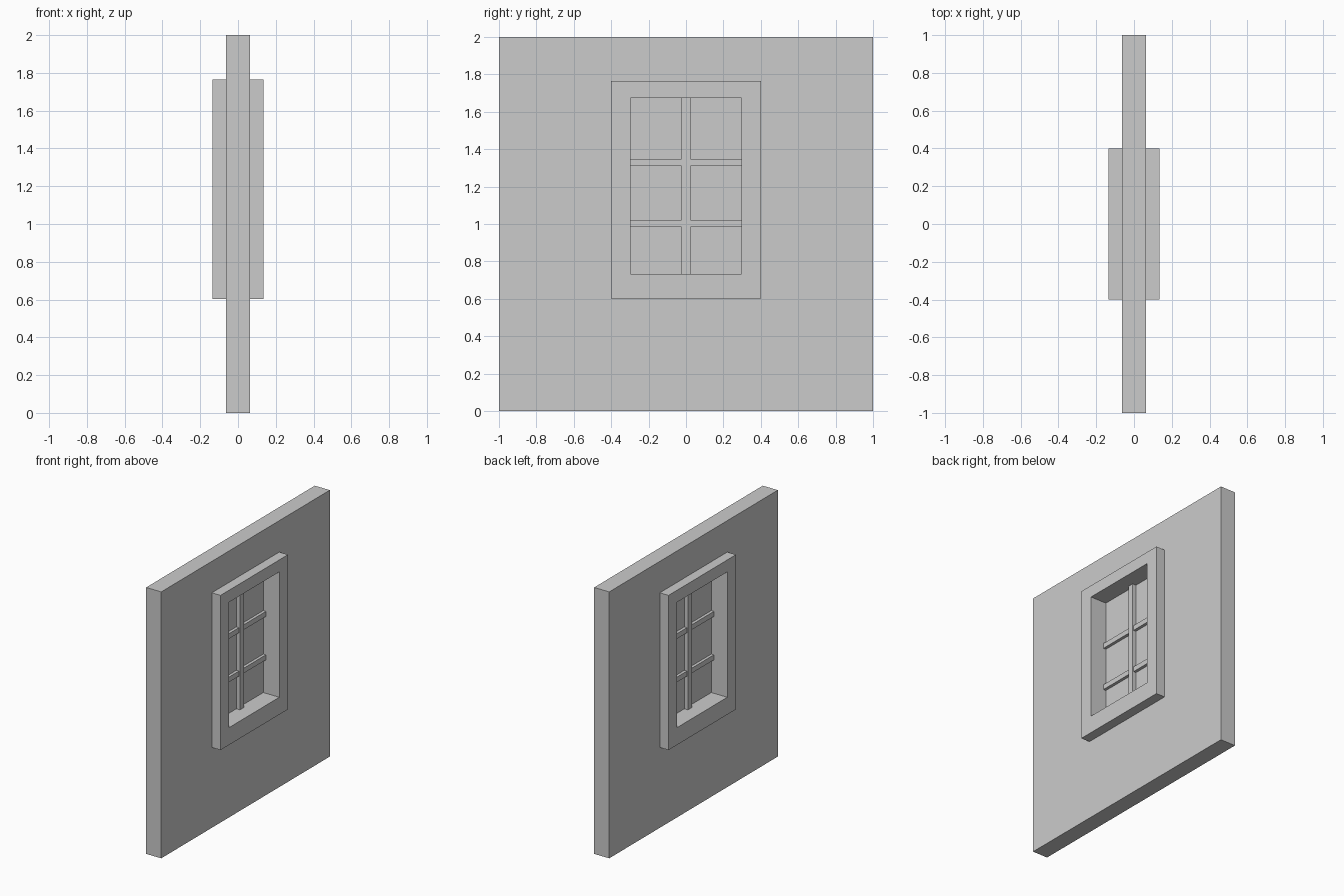
import bpy, bmesh

if "Cube" in bpy.data.objects:
    bpy.data.objects.remove(bpy.data.objects["Cube"])


def finish(name, bm):
    bmesh.ops.recalc_face_normals(bm, faces=bm.faces)
    mesh = bpy.data.meshes.new(name)
    bm.to_mesh(mesh)
    bm.free()
    obj = bpy.data.objects.new(name, mesh)
    bpy.context.collection.objects.link(obj)
    return obj


def box(name, half_x, y0, y1, z0, z1):
    bm = bmesh.new()
    bmesh.ops.create_cube(bm, size=1)
    for v in bm.verts:
        v.co.x *= 2 * half_x
        v.co.y = y0 if v.co.y < 0 else y1
        v.co.z = z0 if v.co.z < 0 else z1
    return finish(name, bm)


def ring(name, half_x, outer, inner):
    """Rectangular slab with a rectangular opening; rects are (y0, y1, z0, z1)."""
    bm = bmesh.new()
    loops = []
    for x, r in ((half_x, outer), (half_x, inner), (-half_x, inner), (-half_x, outer)):
        y0, y1, z0, z1 = r
        loops.append([bm.verts.new((x, y, z))
                      for y, z in ((y0, z0), (y1, z0), (y1, z1), (y0, z1))])
    for k in range(4):
        a, b = loops[k], loops[(k + 1) % 4]
        for i in range(4):
            j = (i + 1) % 4
            bm.faces.new((a[i], a[j], b[j], b[i]))
    return finish(name, bm)


casing = (-0.4, 0.4, 0.603, 1.764)
opening = (-0.297, 0.297, 0.733, 1.674)

# Wall with its window opening, and the casing running through it
ring("wall", 0.0625, (-1, 1, 0, 2), casing)
ring("window_frame", 0.135, casing, opening)

# Glass in the middle of the wall
box("window_pane", 0.002, *opening)

# Upright bar and, either side of it, two rows of thinner crossbars
box("upright_bar", 0.032, -0.023, 0.023, opening[2], opening[3])
for row, z in (("lower", 1.003), ("upper", 1.329)):
    for side, y0, y1 in (("left", opening[0], -0.023), ("right", 0.023, opening[1])):
        box(f"{row}_crossbar_{side}", 0.024, y0, y1, z - 0.019, z + 0.019)
